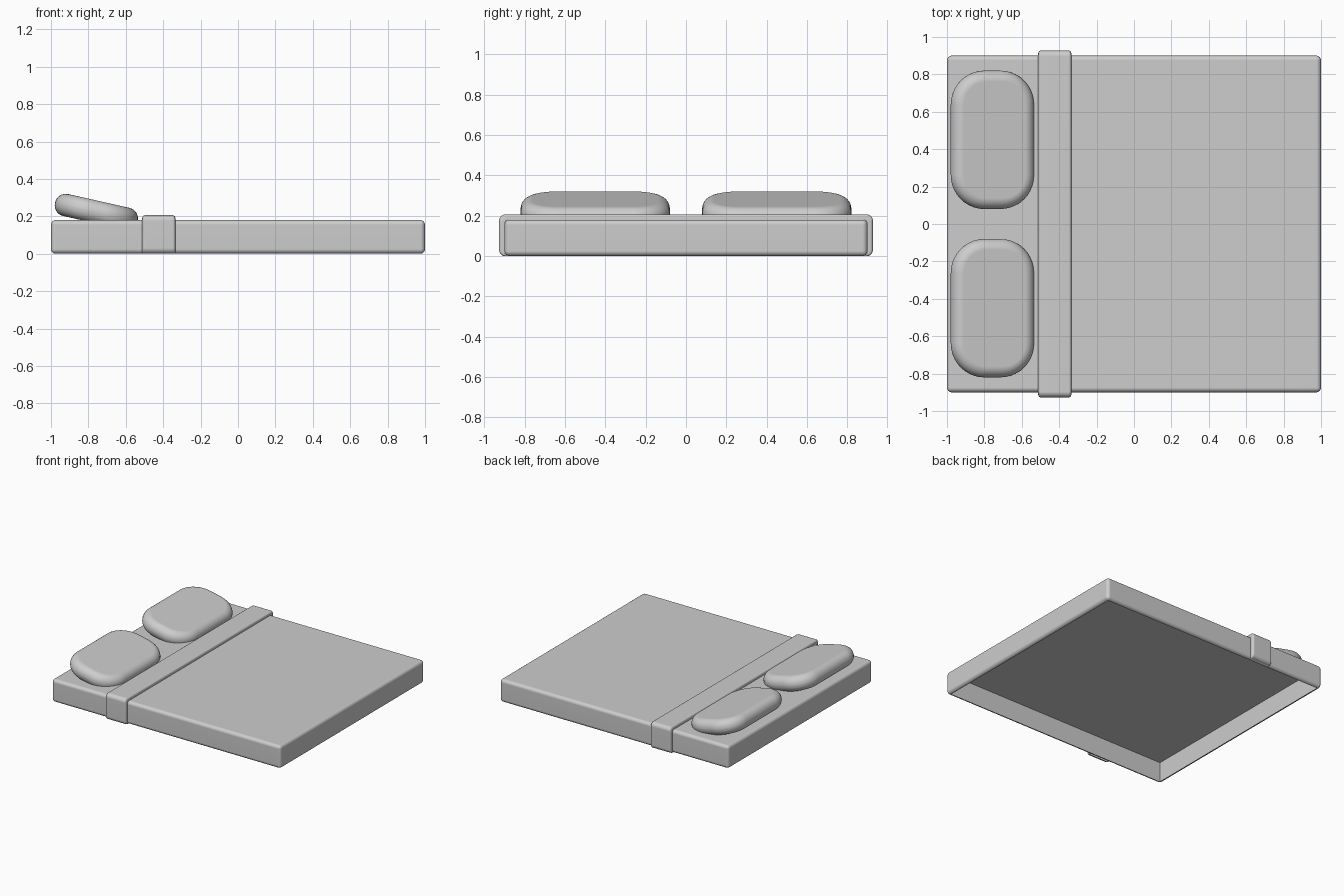
import bpy, bmesh, math
from mathutils import Matrix, Vector

if "Cube" in bpy.data.objects:
    bpy.data.objects.remove(bpy.data.objects["Cube"], do_unlink=True)

grey = bpy.data.materials.new("plain_grey")
grey.use_nodes = True
grey.diffuse_color = (0.61, 0.61, 0.61, 1)
grey.node_tree.nodes["Principled BSDF"].inputs["Base Color"].default_value = (0.61, 0.61, 0.61, 1)


def finish(bm, name):
    """Turn the bmesh into a smooth shaded object."""
    mesh = bpy.data.meshes.new(name)
    bm.to_mesh(mesh)
    bm.free()
    obj = bpy.data.objects.new(name, mesh)
    bpy.context.collection.objects.link(obj)
    mesh.materials.append(grey)
    bpy.ops.object.select_all(action='DESELECT')
    obj.select_set(True)
    bpy.context.view_layer.objects.active = obj
    bpy.ops.object.shade_smooth_by_angle(angle=math.radians(40))
    weighted = obj.modifiers.new("weighted_normals", 'WEIGHTED_NORMAL')
    weighted.keep_sharp = True


def box(size, centre):
    bm = bmesh.new()
    bmesh.ops.create_cube(bm, size=1)
    bmesh.ops.scale(bm, vec=size, verts=bm.verts)
    bmesh.ops.translate(bm, vec=centre, verts=bm.verts)
    return bm


def round_edges(bm, edges, radius, segments):
    bmesh.ops.bevel(bm, geom=edges, offset=radius, offset_type='OFFSET',
                    segments=segments, profile=0.5, affect='EDGES')


def open_underside(bm):
    bm.normal_update()
    under = [f for f in bm.faces if f.normal.z < -0.99 and f.calc_area() > 1]
    bmesh.ops.delete(bm, geom=under, context='FACES')


# Mattress: rounded slab, open underneath
bm = box((2, 1.8, 0.18), (0, 0, 0.09))
round_edges(bm, bm.edges[:], 0.025, 4)
open_underside(bm)
finish(bm, "mattress")

# Lining: sharp cornered inner skin facing the hollow
bm = box((1.98, 1.78, 0.16), (0, 0, 0.09))
open_underside(bm)
bmesh.ops.reverse_faces(bm, faces=bm.faces)
finish(bm, "mattress_lining")


# Blanket fold: a band wrapped over the top and down both sides
def arch(half_width, top, radius):
    """Outline in the y-z plane, from one foot over the top to the other."""
    side = []
    for corner_z, start in ((radius, -90), (top - radius, 0)):
        for i in range(6):
            a = math.radians(start + 90 * i / 5)
            side.append((half_width - radius + radius * math.cos(a),
                         corner_z + radius * math.sin(a)))
    return side + [(-y, z) for y, z in reversed(side)]


left, right, soft = -0.512, -0.335, 0.014
sections = [(left, arch(0.9, 0.18, 0.022))]
for i in range(5):
    a = math.radians(90) * i / 4
    inset = soft * (1 - math.sin(a))
    sections.append((left + soft * (1 - math.cos(a)),
                     arch(0.927 - inset, 0.206 - inset, 0.03)))
sections += [(left + right - x, outline) for x, outline in reversed(sections)]
bm = bmesh.new()
rows = [[bm.verts.new((x, y, z)) for y, z in outline] for x, outline in sections]
for a, b in zip(rows, rows[1:]):
    for i in range(len(a) - 1):
        bm.faces.new((a[i], a[i + 1], b[i + 1], b[i]))
bmesh.ops.recalc_face_normals(bm, faces=bm.faces)
finish(bm, "blanket_fold")

# Pillows: soft rounded cushions tilted up at the head, resting on the mattress
for name, y in (("pillow_back", 0.45), ("pillow_front", -0.45)):
    bm = box((0.452, 0.74, 0.12), (0, 0, 0))
    upright = [e for e in bm.edges if abs(e.verts[0].co.z - e.verts[1].co.z) > 0.1]
    round_edges(bm, upright, 0.182, 10)
    rims = [e for e in bm.edges if abs(e.verts[0].co.z - e.verts[1].co.z) < 0.01]
    round_edges(bm, rims, 0.058, 8)
    bm.transform(Matrix.Translation((-0.7575, y, 0.2235))
                 @ Matrix.Rotation(math.radians(12.7), 4, 'Y'))
    bmesh.ops.bisect_plane(bm, geom=bm.verts[:] + bm.edges[:] + bm.faces[:],
                           plane_co=Vector((0, 0, 0.18)),
                           plane_no=Vector((0, 0, 1)), clear_inner=True)
    finish(bm, name)
